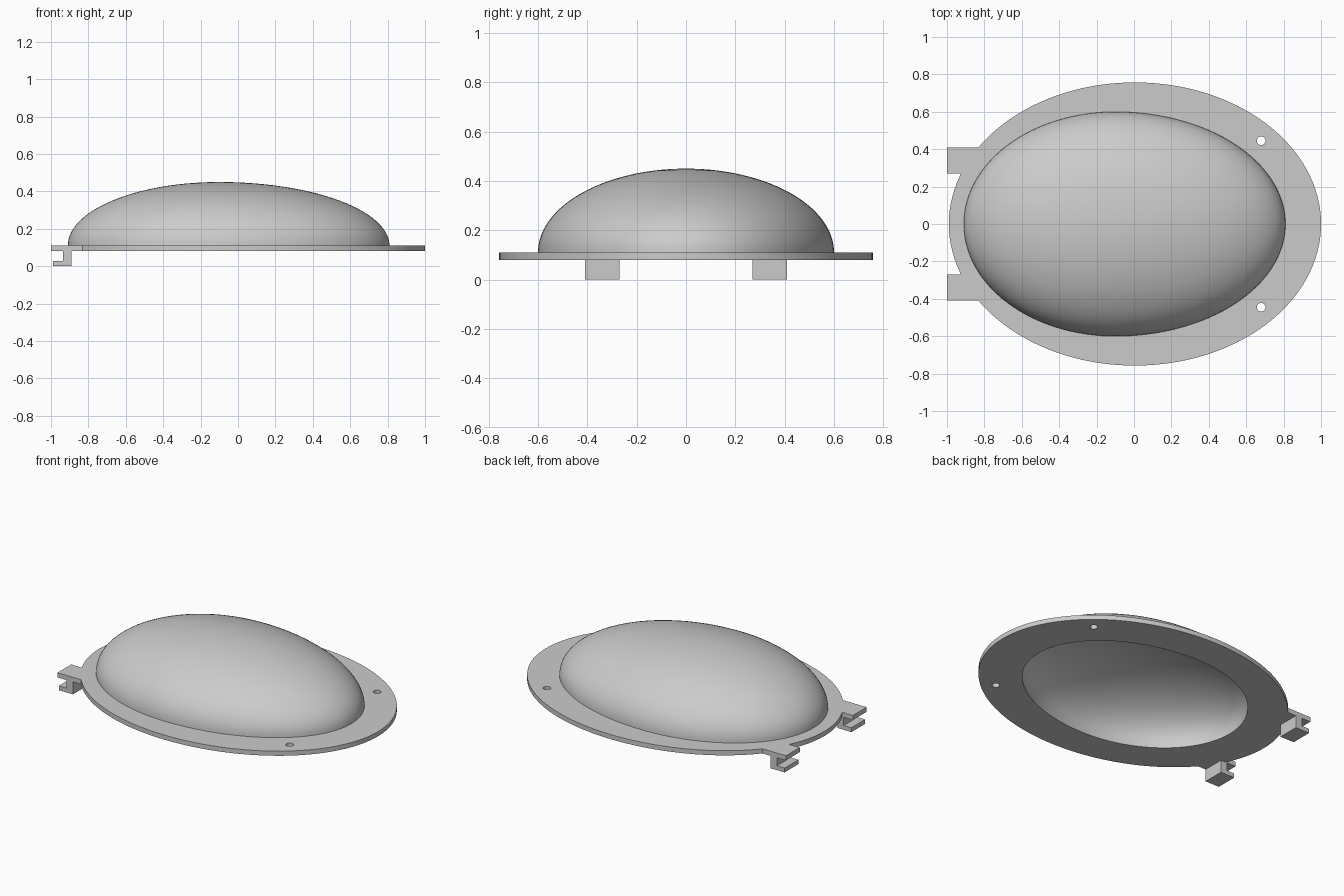
import bpy, bmesh, math

cube = bpy.data.objects.get("Cube")
if cube:
    bpy.data.objects.remove(cube, do_unlink=True)

PLATE_LOW, PLATE_TOP = 0.08, 0.11
TAB_IN, TAB_OUT = 0.27, 0.41
SEGMENTS = 128

grey = bpy.data.materials.new("light_grey")
grey.diffuse_color = (0.6, 0.6, 0.6, 1)
grey.use_nodes = True
grey.node_tree.nodes["Principled BSDF"].inputs["Base Color"].default_value = (0.6, 0.6, 0.6, 1)


def egg(cx, left, right, half_width, scale=1.0, n=SEGMENTS):
    """Closed oval with different reach to the left and right of cx."""
    points = []
    for i in range(n):
        a = math.tau * i / n
        c = math.cos(a)
        points.append((cx + scale * c * (right if c > 0 else left),
                       scale * half_width * math.sin(a)))
    return points


def select_only(obj):
    bpy.ops.object.select_all(action='DESELECT')
    obj.select_set(True)
    bpy.context.view_layer.objects.active = obj


def finish(name, bm):
    bmesh.ops.recalc_face_normals(bm, faces=bm.faces)
    mesh = bpy.data.meshes.new(name)
    bm.to_mesh(mesh)
    bm.free()
    obj = bpy.data.objects.new(name, mesh)
    bpy.context.collection.objects.link(obj)
    mesh.materials.append(grey)
    return obj


def smooth(obj):
    select_only(obj)
    bpy.ops.object.shade_smooth_by_angle(angle=math.radians(35))


# Flange: oval outline with two square tabs, a large opening and two screw holes
PCX, PRX, PRY = 0.005, 0.995, 0.757


def rim_x(y):
    return PCX - PRX * math.sqrt(1 - (y / PRY) ** 2)


half = [p for p in egg(PCX, PRX, PRX, PRY) if p[1] > 1e-4]
front_part = [p for p in half if p[0] > 0 or p[1] > TAB_OUT]
end_part = [p for p in half if p[0] < 0 and p[1] < TAB_IN]
tab = [(rim_x(TAB_OUT), TAB_OUT), (-1, TAB_OUT), (-1, TAB_IN), (rim_x(TAB_IN), TAB_IN)]
upper = front_part + tab + end_part
outline = [(PCX + PRX, 0)] + upper + [(PCX - PRX, 0)] + [(x, -y) for x, y in reversed(upper)]

opening = dict(cx=-0.05, left=0.68, right=0.78, half_width=0.54)
loops = [outline, egg(**opening)]
for side in (1, -1):
    loops.append([(0.68 + x, 0.445 * side + y) for x, y in egg(0, 0.023, 0.023, 0.023, n=32)])

curve = bpy.data.curves.new("flange", 'CURVE')
curve.dimensions = '2D'
curve.fill_mode = 'BOTH'
curve.extrude = (PLATE_TOP - PLATE_LOW) / 2
for loop in loops:
    spline = curve.splines.new('POLY')
    spline.points.add(len(loop) - 1)
    for point, (x, y) in zip(spline.points, loop):
        point.co = (x, y, 0, 1)
    spline.use_cyclic_u = True
curve.materials.append(grey)
flange = bpy.data.objects.new("flange", curve)
flange.location.z = (PLATE_LOW + PLATE_TOP) / 2
bpy.context.collection.objects.link(flange)
select_only(flange)
bpy.ops.object.convert(target='MESH')
flange = bpy.context.view_layer.objects.active
bm = bmesh.new()
bm.from_mesh(flange.data)
bmesh.ops.remove_doubles(bm, verts=bm.verts, dist=1e-5)
bmesh.ops.recalc_face_normals(bm, faces=bm.faces)
bm.to_mesh(flange.data)
bm.free()
smooth(flange)


# Dome: outer and inner half-ellipsoid skins standing on the flange
def dome_skin(name, shape, height, inward=False, rings=28):
    bm = bmesh.new()
    previous = None
    for r in range(rings):
        a = math.pi / 2 * r / rings
        z = PLATE_TOP + height * math.sin(a)
        ring = [bm.verts.new((x, y, z)) for x, y in egg(scale=math.cos(a), **shape)]
        if previous:
            for i in range(SEGMENTS):
                j = (i + 1) % SEGMENTS
                bm.faces.new((previous[i], previous[j], ring[j], ring[i]))
        previous = ring
    apex = bm.verts.new((shape["cx"], 0, PLATE_TOP + height))
    for i in range(SEGMENTS):
        bm.faces.new((previous[i], previous[(i + 1) % SEGMENTS], apex))
    obj = finish(name, bm)
    if inward:
        obj.data.flip_normals()
    smooth(obj)


dome_skin("dome_outer", dict(cx=-0.1, left=0.81, right=0.91, half_width=0.6), 0.34)
dome_skin("dome_inner", opening, 0.28, inward=True)

# Hooks: an L-shaped profile under each tab
profile = [(-0.99, 0), (-0.89, 0), (-0.89, PLATE_LOW),
           (-0.935, PLATE_LOW), (-0.935, 0.028), (-0.99, 0.028)]
for name, y0 in (("left_hook", TAB_IN), ("right_hook", -TAB_OUT)):
    bm = bmesh.new()
    face = bm.faces.new([bm.verts.new((x, y0, z)) for x, z in profile])
    made = bmesh.ops.extrude_face_region(bm, geom=[face])["geom"]
    bmesh.ops.translate(bm, vec=(0, TAB_OUT - TAB_IN, 0),
                        verts=[v for v in made if isinstance(v, bmesh.types.BMVert)])
    name = "back_hook" if y0 > 0 else "front_hook"
    finish(name, bm)
